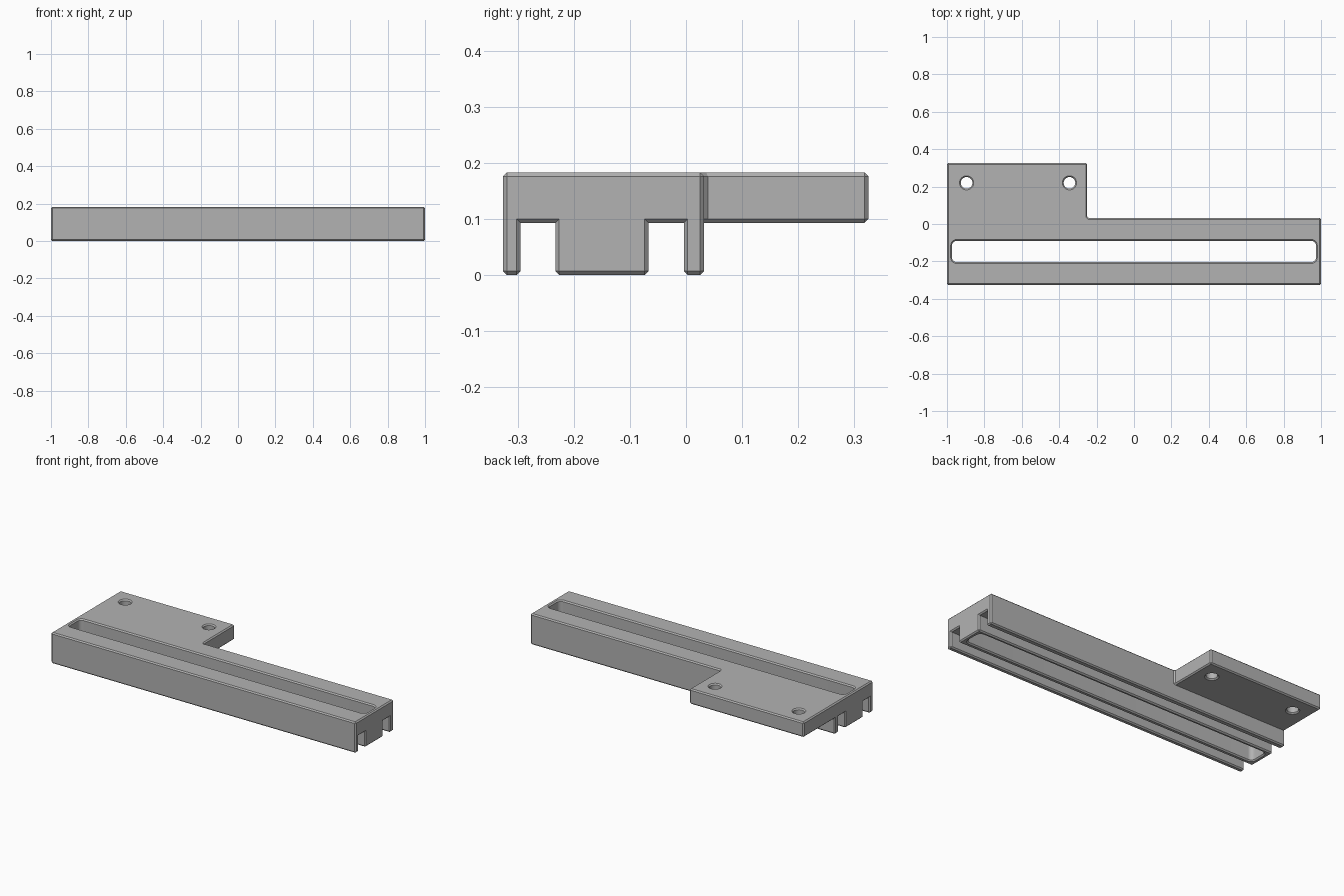
import bpy, bmesh, math
from mathutils import Vector

cube = bpy.data.objects.get("Cube")
if cube:
    bpy.data.objects.remove(cube, do_unlink=True)

CHAMFER = 0.007
TOP = 0.183
LEDGE = 0.093       # underside of the plate and ceiling of the grooves
BACK = 0.032        # back wall of the rail
STEP = -0.25        # end of the mounting plate

grey = bpy.data.materials.new("grey")
grey.use_nodes = True
colour = (0.45, 0.45, 0.45, 1)
grey.diffuse_color = colour
grey.node_tree.nodes["Principled BSDF"].inputs["Base Color"].default_value = colour


def loft(name, loops):
    """Closed solid through matching horizontal loops of points."""
    bm = bmesh.new()
    rings = [[bm.verts.new(p) for p in loop] for loop in loops]
    count = len(rings[0])
    for low, high in zip(rings, rings[1:]):
        for i in range(count):
            j = (i + 1) % count
            bm.faces.new((low[i], low[j], high[j], high[i]))
    bm.faces.new(rings[0][::-1])
    bm.faces.new(rings[-1])
    bmesh.ops.recalc_face_normals(bm, faces=bm.faces)
    mesh = bpy.data.meshes.new(name)
    bm.to_mesh(mesh)
    bm.free()
    mesh.materials.append(grey)
    obj = bpy.data.objects.new(name, mesh)
    bpy.context.collection.objects.link(obj)
    return obj


def prism(name, outline, z0, z1):
    return loft(name, [[(x, y, z) for x, y in outline] for z in (z0, z1)])


def rounded(cx, cy, hx, hy, r, steps=8):
    """Rounded rectangle; a circle when both half sizes equal the radius."""
    pts = []
    for q, (sx, sy) in enumerate(((1, 1), (-1, 1), (-1, -1), (1, -1))):
        for i in range(steps + 1):
            a = math.pi / 2 * (q + i / steps)
            p = Vector((cx + sx * (hx - r) + r * math.cos(a),
                        cy + sy * (hy - r) + r * math.sin(a)))
            if not pts or (p - pts[-1]).length > 1e-5:
                pts.append(p)
    if (pts[0] - pts[-1]).length < 1e-5:
        pts.pop()
    return pts


def opening(name, cx, cy, hx, hy, r, z0):
    """Through cutter that flares at both ends to chamfer the rims."""
    over = 0.02
    levels = ((z0 - over, CHAMFER + over), (z0 + CHAMFER, 0),
              (TOP - CHAMFER, 0), (TOP + over, CHAMFER + over))
    return loft(name, [[(x, y, z) for x, y in
                        rounded(cx, cy, hx + g, hy + g, r + g)]
                       for z, g in levels])


def cut(target, cutter):
    mod = target.modifiers.new("cut", 'BOOLEAN')
    mod.operation = 'DIFFERENCE'
    mod.solver = 'EXACT'
    mod.object = cutter
    bpy.context.view_layer.objects.active = target
    bpy.ops.object.modifier_apply(modifier=mod.name)
    bpy.data.objects.remove(cutter, do_unlink=True)


# Rail and mounting plate share one L-shaped outline
c = CHAMFER
bracket = prism("slotted_bracket", [
    (-1, -0.326), (1, -0.326), (1, BACK), (STEP + c, BACK),
    (STEP, BACK + c), (STEP, 0.325), (-1, 0.325)], 0, TOP)

# Space under the plate and the two long grooves
for y0, y1 in ((BACK, 0.5), (-0.295, -0.233), (-0.067, -0.004)):
    cut(bracket, prism("groove_cutter",
                       [(-1.2, y0), (1.2, y0), (1.2, y1), (-1.2, y1)], -0.1, LEDGE))

# Chamfer all outward edges
bm = bmesh.new()
bm.from_mesh(bracket.data)
bmesh.ops.remove_doubles(bm, verts=bm.verts, dist=1e-5)
bmesh.ops.dissolve_limit(bm, angle_limit=0.01, verts=bm.verts, edges=bm.edges)
sharp = [e for e in bm.edges
         if e.is_manifold and e.calc_face_angle_signed() > 0.9]
bmesh.ops.bevel(bm, geom=sharp, offset=CHAMFER, offset_type='OFFSET',
                segments=1, profile=0.5, affect='EDGES', clamp_overlap=True)
bm.to_mesh(bracket.data)
bm.free()

# Long slot and the two screw holes
cut(bracket, opening("slot_cutter", 0, -0.147, 0.973, 0.057, 0.025, 0))
for x in (-0.895, -0.345):
    cut(bracket, opening("hole_cutter", x, 0.22, 0.031, 0.031, 0.031, LEDGE))

# Smooth the round walls, keep the chamfers crisp
bpy.ops.object.select_all(action='DESELECT')
bracket.select_set(True)
bpy.context.view_layer.objects.active = bracket
bpy.ops.object.shade_smooth_by_angle(angle=math.radians(30))
